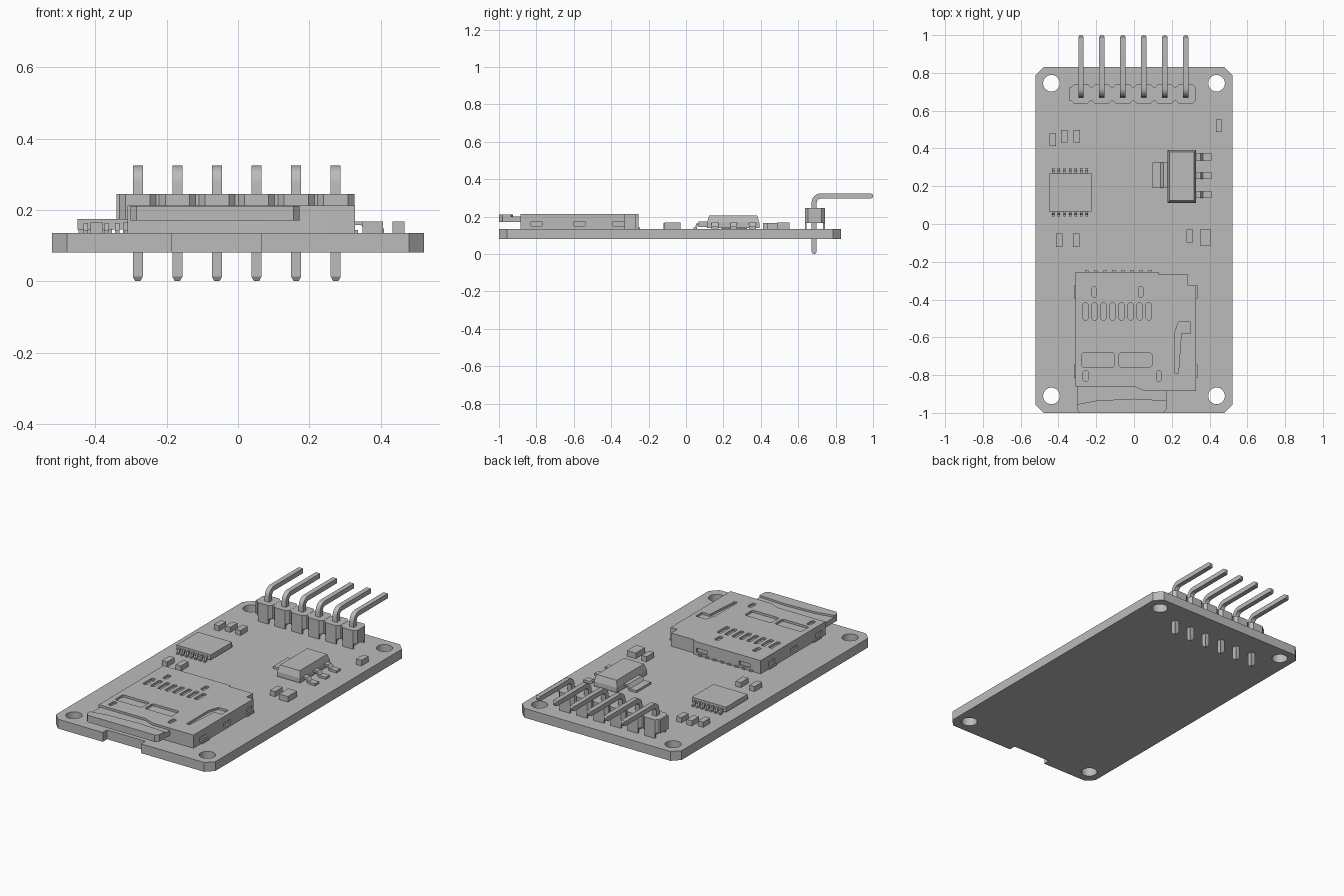
import bpy, bmesh, math
from mathutils import Vector

old = bpy.data.objects.get("Cube")
if old:
    bpy.data.objects.remove(old, do_unlink=True)

grey = bpy.data.materials.new("plain grey")
grey.use_nodes = True
COLOUR = (0.5, 0.5, 0.5, 1)
grey.diffuse_color = COLOUR
grey.node_tree.nodes["Principled BSDF"].inputs["Base Color"].default_value = COLOUR
made = []


def finish(name, bm):
    bmesh.ops.recalc_face_normals(bm, faces=bm.faces)
    mesh = bpy.data.meshes.new(name)
    bm.to_mesh(mesh)
    bm.free()
    mesh.materials.append(grey)
    ob = bpy.data.objects.new(name, mesh)
    bpy.context.collection.objects.link(ob)
    made.append(ob)
    return ob


def extrude(bm, points, direction):
    face = bm.faces.new([bm.verts.new(p) for p in points])
    out = bmesh.ops.extrude_face_region(bm, geom=[face])
    verts = [g for g in out["geom"] if isinstance(g, bmesh.types.BMVert)]
    bmesh.ops.translate(bm, verts=verts, vec=Vector(direction))


def plan(bm, outline, z0, z1):
    extrude(bm, [(x, y, z0) for x, y in outline], (0, 0, z1 - z0))


def side(bm, outline, x, width):
    extrude(bm, [(x - width / 2, y, z) for y, z in outline], (width, 0, 0))


def box(bm, x0, x1, y0, y1, z0, z1):
    plan(bm, [(x0, y0), (x1, y0), (x1, y1), (x0, y1)], z0, z1)


def chamfered(x0, x1, y0, y1, c):
    return [(x0 + c, y0), (x1 - c, y0), (x1, y0 + c), (x1, y1 - c),
            (x1 - c, y1), (x0 + c, y1), (x0, y1 - c), (x0, y0 + c)]


def cut(ob, bm):
    cutter = finish("cutter", bm)
    made.remove(cutter)
    cutter.hide_render = True
    mod = ob.modifiers.new("cut", "BOOLEAN")
    mod.operation = "DIFFERENCE"
    mod.solver = "EXACT"
    mod.object = cutter
    bpy.context.view_layer.objects.active = ob
    bpy.ops.object.modifier_apply(modifier=mod.name)
    bpy.data.objects.remove(cutter, do_unlink=True)


TOP = 0.135

# Board with mounting holes and front notch
bm = bmesh.new()
plan(bm, chamfered(-0.522, 0.522, -1, 0.83, 0.043), 0.08, TOP)
board = finish("circuit_board", bm)
bm = bmesh.new()
for x in (-0.437, 0.437):
    for y in (-0.91, 0.745):
        ring = [(x + 0.044 * math.cos(math.tau * i / 32),
                 y + 0.044 * math.sin(math.tau * i / 32)) for i in range(32)]
        plan(bm, ring, 0, 0.3)
box(bm, -0.185, 0.065, -1.1, -0.96, 0, 0.3)
cut(board, bm)

# Pin header housing: chamfered blocks, thin necks and skirts around a lower channel
pin_x = [-0.281 + 0.111 * i for i in range(6)]
bm = bmesh.new()
for x in pin_x:
    plan(bm, chamfered(x - 0.052, x + 0.052, 0.635, 0.742, 0.018), 0.165, 0.245)
    for y in (0.635, 0.732):
        box(bm, x - 0.034, x + 0.034, y, y + 0.01, TOP, 0.165)
    box(bm, x - 0.053, x - 0.043, 0.652, 0.725, 0.165, 0.244)
    box(bm, x - 0.06, x - 0.05, 0.652, 0.725, 0.165, 0.244)
finish("header_housing", bm)

# Bent pins
T = 0.028
Y, Z = 0.671, 0.324
bend = [(Y + 0.05 - 0.05 * math.cos(a), Z - 0.05 + 0.05 * math.sin(a))
        for a in [math.pi / 2 * i / 6 for i in range(7)]]
inner = [(Y + 0.05 - 0.022 * math.cos(a), Z - 0.05 + 0.022 * math.sin(a))
         for a in [math.pi / 2 * i / 6 for i in range(6, -1, -1)]]
profile = ([(Y + 0.008, 0), (Y, 0.013)] + bend + [(0.99, Z), (1, Z - 0.008), (1, Z - T + 0.008),
           (0.99, Z - T)] + inner + [(Y + T, 0.013), (Y + T - 0.008, 0)])
for x in pin_x:
    bm = bmesh.new()
    side(bm, profile, x, T)
    for v in bm.verts:
        if v.co.z < 0.005 or v.co.y > 0.995:
            v.co.x = x + (v.co.x - x) * 0.5
    finish("header_pin", bm)

# Flat chip with two rows of legs
bm = bmesh.new()
box(bm, -0.45, -0.226, 0.067, 0.268, 0.145, 0.175)
finish("chip_body", bm)
bm = bmesh.new()
for i in range(7):
    x = -0.427 + 0.0295 * i
    for s in (-1, 1):
        y = 0.1675
        leg = [(0.095, 0.163), (0.113, 0.163), (0.117, 0.143), (0.128, 0.143),
               (0.128, TOP), (0.109, TOP), (0.105, 0.155), (0.095, 0.155)]
        side(bm, [(y + s * a, z) for a, z in leg], x, 0.013)
finish("chip_legs", bm)

# Regulator with tapered body, tab and three legs
bm = bmesh.new()
box(bm, 0.178, 0.328, 0.112, 0.392, 0.14, 0.168)
top = [(0.178, 0.112), (0.328, 0.112), (0.328, 0.392), (0.178, 0.392)]
plan(bm, top, 0.168, 0.206)
for v in bm.verts:
    if v.co.z > 0.2:
        v.co.x += 0.01 if v.co.x < 0.25 else -0.01
        v.co.y += 0.012 if v.co.y < 0.25 else -0.012
finish("regulator_body", bm)


def gull_leg(bm, x, out, y0, y1):
    shape = [(0, 0.168), (0.025, 0.168), (0.04, 0.148), (out, 0.148),
             (out, TOP), (0.035, TOP), (0.02, 0.157), (0, 0.157)]
    sign = 1 if x > 0.25 else -1
    extrude(bm, [(x + sign * a, y0, z) for a, z in shape], (0, y1 - y0, 0))


bm = bmesh.new()
gull_leg(bm, 0.18, 0.083, 0.19, 0.325)
for y in (0.155, 0.255, 0.355):
    gull_leg(bm, 0.326, 0.083, y - 0.018, y + 0.018)
finish("regulator_legs", bm)

# Small surface components
for x, y, w, d, z in [(-0.43, 0.445, 0.034, 0.066, 0.165), (-0.37, 0.465, 0.034, 0.066, 0.165),
                      (-0.302, 0.465, 0.034, 0.066, 0.165), (0.45, 0.52, 0.034, 0.066, 0.168),
                      (-0.396, -0.086, 0.034, 0.07, 0.165), (-0.306, -0.086, 0.034, 0.07, 0.165),
                      (0.295, -0.064, 0.034, 0.07, 0.165), (0.378, -0.072, 0.058, 0.086, 0.168)]:
    bm = bmesh.new()
    box(bm, x - w / 2, x + w / 2, y - d / 2, y + d / 2, TOP, z)
    finish("small_component", bm)

# Card socket shell with pressed slots
bm = bmesh.new()
plan(bm, [(-0.31, -0.86), (0, -0.86), (0.06, -0.885), (0.328, -0.885), (0.328, -0.325),
          (0.285, -0.325), (0.285, -0.268), (0.13, -0.268), (0.13, -0.255),
          (-0.31, -0.255)], TOP, 0.213)
shell = finish("card_socket", bm)
bm = bmesh.new()
D = 0.2
for i in range(8):
    x = -0.257 + 0.0478 * i
    plan(bm, chamfered(x - 0.013, x + 0.013, -0.507, -0.418, 0.006), D, 0.3)
for x in (-0.277, -0.081):
    plan(bm, chamfered(x, x + 0.175, -0.757, -0.682, 0.008), D, 0.3)
for x, y in [(-0.212, -0.36), (0.036, -0.36), (-0.256, -0.805), (0.132, -0.805)]:
    plan(bm, chamfered(x - 0.013, x + 0.013, y - 0.027, y + 0.027, 0.006), D, 0.3)
plan(bm, [(0.215, -0.79), (0.235, -0.79), (0.25, -0.58), (0.3, -0.58), (0.3, -0.52),
          (0.235, -0.52), (0.215, -0.58)], D, 0.3)
# Windows in both side walls and the back wall
for x in (-0.32, 0.318):
    for y in (-0.8, -0.57, -0.36):
        box(bm, x, x + 0.02, y - 0.03, y + 0.03, 0.15, 0.175)
for x in (-0.24, 0.04):
    box(bm, x, x + 0.07, -0.265, -0.2, 0.15, 0.175)
cut(shell, bm)

# Solder tabs around the socket
bm = bmesh.new()
for i in range(8):
    x = -0.25 + 0.0478 * i
    box(bm, x - 0.01, x + 0.01, -0.26, -0.247, TOP, 0.143)
for y in (-0.78, -0.36):
    box(bm, 0.32, 0.336, y - 0.035, y + 0.035, TOP, 0.143)
    box(bm, -0.318, -0.305, y - 0.035, y + 0.035, TOP, 0.143)
finish("socket_tabs", bm)

# Inserted memory card with raised finger lip
bm = bmesh.new()
plan(bm, [(-0.302, -0.982), (-0.284, -1), (0.155, -1), (0.173, -0.982),
          (0.173, -0.8), (-0.302, -0.8)], 0.17, 0.2)
plan(bm, [(-0.302, -0.982), (-0.284, -1), (0.155, -1), (0.173, -0.982),
          (0.173, -0.935), (0, -0.925), (-0.2, -0.935), (-0.302, -0.955)], 0.199, 0.211)
finish("memory_card", bm)

# Smooth shading with sharp edges kept
bpy.ops.object.select_all(action="DESELECT")
for ob in made:
    ob.select_set(True)
bpy.context.view_layer.objects.active = board
bpy.ops.object.shade_smooth_by_angle(angle=math.radians(30))
